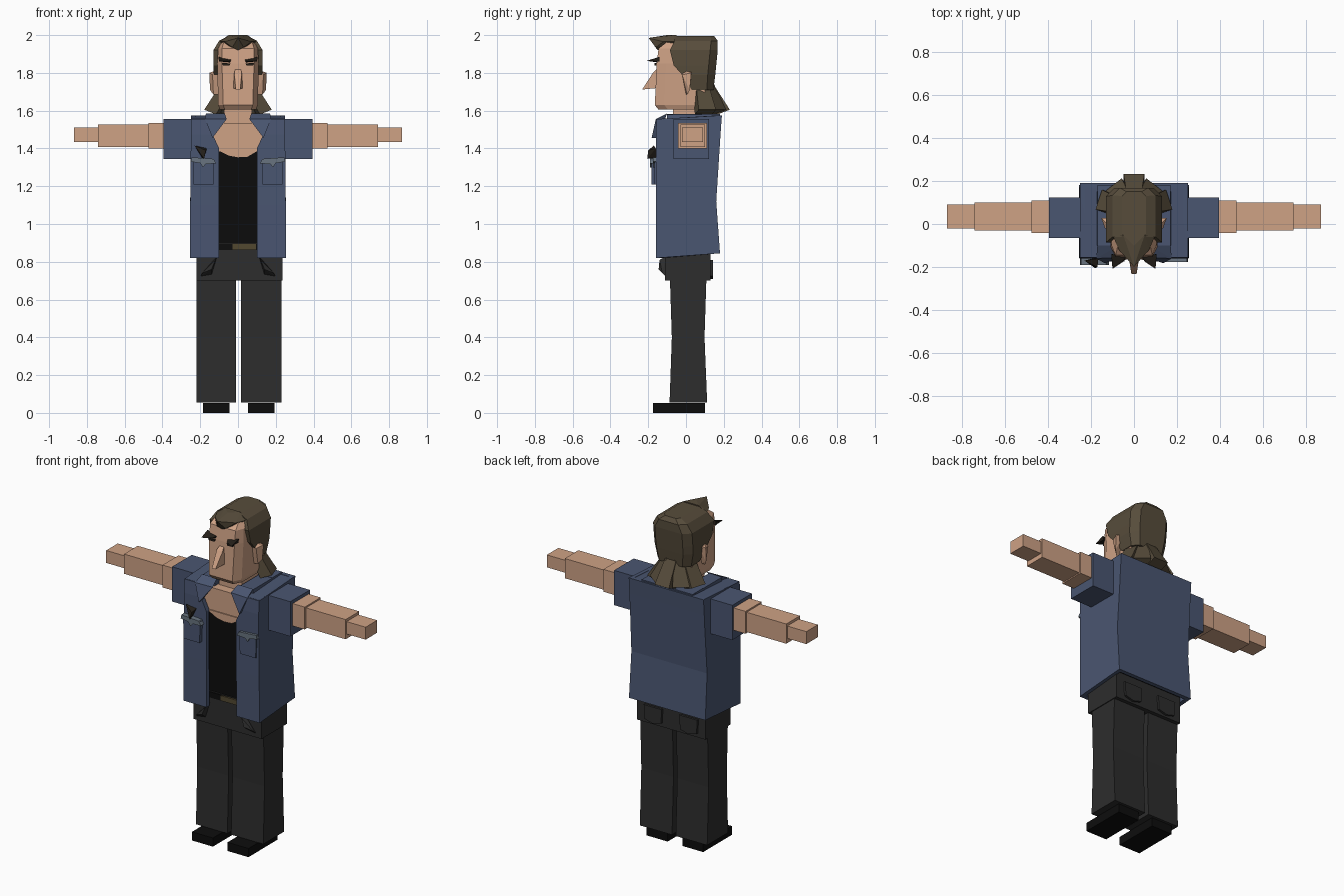
import bpy, bmesh, math
from mathutils import Vector


def mat(name, r, g, b):
    m = bpy.data.materials.new(name)
    m.diffuse_color = (r, g, b, 1)
    return m


SKIN = mat("skin", 0.62, 0.36, 0.235)
DENIM = mat("denim blue", 0.068, 0.092, 0.165)
CHARCOAL = mat("charcoal", 0.026, 0.026, 0.026)
BLACK = mat("black", 0.004, 0.004, 0.004)
HAIR = mat("hair brown", 0.095, 0.073, 0.044)
GREY = mat("faded grey", 0.14, 0.175, 0.215)
BUCKLE = mat("buckle brass", 0.085, 0.065, 0.03)
BROW = mat("dark brown", 0.018, 0.014, 0.01)


def finish(name, bm, m):
    bmesh.ops.recalc_face_normals(bm, faces=bm.faces)
    me = bpy.data.meshes.new(name)
    bm.to_mesh(me)
    bm.free()
    me.materials.append(m)
    ob = bpy.data.objects.new(name, me)
    bpy.context.collection.objects.link(ob)
    return ob


def loft(name, rings, m):
    """Skin equal-length rings of points and cap both ends."""
    bm = bmesh.new()
    rows = [[bm.verts.new(p) for p in r] for r in rings]
    n = len(rows[0])
    for a, b in zip(rows, rows[1:]):
        for i in range(n):
            j = (i + 1) % n
            bm.faces.new((a[i], a[j], b[j], b[i]))
    bm.faces.new(rows[0])
    bm.faces.new(rows[-1])
    return finish(name, bm, m)


def hull(name, pts, m):
    bm = bmesh.new()
    for p in pts:
        bm.verts.new(p)
    res = bmesh.ops.convex_hull(bm, input=bm.verts)
    loose = [v for v in bm.verts if not v.link_faces]
    bmesh.ops.delete(bm, geom=loose, context='VERTS')
    bmesh.ops.dissolve_limit(bm, angle_limit=0.01, verts=bm.verts, edges=bm.edges)
    return finish(name, bm, m)


def rect(x0, x1, y0, y1, z):
    return [(x0, y0, z), (x1, y0, z), (x1, y1, z), (x0, y1, z)]


def box(name, x0, x1, y0, y1, z0, z1, m):
    return loft(name, [rect(x0, x1, y0, y1, z0), rect(x0, x1, y0, y1, z1)], m)


def plate(name, xz, y0, y1, m):
    """Flat outline in x and z with depth in y."""
    return loft(name, [[(x, y, z) for x, z in xz] for y in (y0, y1)], m)


# Trousers, belt and shoes
box("hips", -0.22, 0.235, -0.11, 0.13, 0.70, 0.90, CHARCOAL)
box("belt", -0.215, 0.23, -0.116, 0.134, 0.862, 0.896, BLACK)
box("belt_buckle", -0.03, 0.095, -0.122, -0.112, 0.866, 0.896, BUCKLE)
for side, a, b in (("left", 0.015, 0.23), ("right", -0.22, -0.01)):
    loft(side + "_leg", [rect(a, b, -0.087, 0.112, 0.055),
                         rect(a, b, -0.075, 0.098, 0.40),
                         rect(a, b, -0.085, 0.108, 0.71)], CHARCOAL)
    c = (a + b) / 2
    box(side + "_shoe", c - 0.07, c + 0.07, -0.175, 0.10, 0, 0.052, BLACK)
    # Back pocket and slanted front pocket
    plate(side + "_back_pocket", [(c - 0.06, 0.81), (c + 0.06, 0.81), (c + 0.055, 0.725),
          (c, 0.71), (c - 0.055, 0.725)], 0.125, 0.143, CHARCOAL)
    s = 1 if c > 0 else -1
    hull(side + "_front_pocket", [(s * x, y, z) for x, y, z in
         ((0.11, -0.105, 0.83), (0.12, -0.14, 0.81), (0.20, -0.105, 0.72),
          (0.19, -0.125, 0.74), (0.14, -0.145, 0.76), (0.14, -0.105, 0.73))], CHARCOAL)

# Shirt and bare chest
loft("shirt", [rect(-0.21, 0.21, -0.105, 0.12, 0.88),
               rect(-0.21, 0.21, -0.125, 0.13, 1.385)], BLACK)
box("chest", -0.21, 0.21, -0.125, 0.13, 1.385, 1.535, SKIN)
plate("neckline", [(-0.14, 1.40), (-0.10, 1.388), (-0.05, 1.362), (0, 1.353),
                   (0.05, 1.356), (0.10, 1.385), (0.14, 1.40)], -0.131, -0.12, SKIN)
loft("neck", [rect(-0.08, 0.08, -0.07, 0.09, 1.51),
              rect(-0.07, 0.07, -0.07, 0.08, 1.64)], SKIN)


# Open jacket: a C-shaped section swept upward
def jacket_ring(z_front, z_back, inner, wide, front, back):
    half = [(inner, front, z_front), (wide, front, z_front), (wide, back, z_back)]
    lining = [(wide - 0.025, back - 0.025, z_back), (wide - 0.025, front + 0.028, z_front),
              (inner, front + 0.028, z_front)]
    flip = lambda pts: [(-x, y, z) for x, y, z in reversed(pts)]
    return half + flip(half) + flip(lining) + lining


loft("jacket", [jacket_ring(*r) for r in (
    (0.82, 0.845, 0.10, 0.255, -0.158, 0.18),
    (1.10, 1.12, 0.10, 0.253, -0.16, 0.16),
    (1.40, 1.40, 0.10, 0.25, -0.16, 0.178),
    (1.475, 1.48, 0.135, 0.25, -0.16, 0.183),
    (1.555, 1.575, 0.085, 0.25, -0.155, 0.19))], DENIM)
box("back_collar", -0.17, 0.17, 0.085, 0.18, 1.52, 1.582, DENIM)

for s, side in ((1, "left"), (-1, "right")):
    mx = lambda pts: [(s * p[0], *p[1:]) for p in pts]
    # Shoulder, collar, lapel
    hull(side + "_shoulder", mx([(x, y, z) for x in (0.10, 0.248) for y, z in
         ((-0.15, 1.53), (0.185, 1.53), (-0.15, 1.556), (0.185, 1.574))]), DENIM)
    hull(side + "_collar", mx([(x, y, z) for x, z in ((0.085, 1.582), (0.17, 1.58),
         (0.085, 1.53), (0.175, 1.53)) for y in (-0.10, 0.15)]), DENIM)
    hull(side + "_lapel", mx([(0.07, -0.10, 1.585), (0.17, -0.10, 1.585), (0.06, -0.155, 1.555),
         (0.175, -0.16, 1.555), (0.135, -0.182, 1.455), (0.135, -0.15, 1.455)]), DENIM)
    # Sleeve, arm, forearm and hand
    for part, x0, x1, y0, y1, z0, z1, m in (
            ("sleeve", 0.24, 0.395, -0.065, 0.122, 1.345, 1.555, DENIM),
            ("upper_arm", 0.38, 0.475, -0.042, 0.11, 1.40, 1.535, SKIN),
            ("forearm", 0.46, 0.74, -0.03, 0.10, 1.407, 1.526, SKIN),
            ("hand", 0.72, 0.867, -0.02, 0.09, 1.435, 1.51, SKIN)):
        box(side + "_" + part, *sorted((s * x0, s * x1)), y0, y1, z0, z1, m)
    # Breast pocket with faded flap
    d = -0.168 if s > 0 else -0.182
    plate(side + "_breast_pocket", mx([(0.125, 1.34), (0.24, 1.34), (0.235, 1.21),
          (0.13, 1.21)]), d, -0.15, DENIM)
    plate(side + "_pocket_flap", mx([(0.115, 1.32), (0.13, 1.345), (0.245, 1.353), (0.25, 1.33),
          (0.20, 1.322), (0.185, 1.30), (0.17, 1.318)]), d - 0.008, -0.15, GREY)
    # Ear, brow and eye
    hull(side + "_ear", mx([(0.10, -0.025, 1.82), (0.10, 0.03, 1.81), (0.10, 0.0, 1.685),
         (0.135, -0.02, 1.79), (0.152, 0.028, 1.80), (0.148, 0.02, 1.71),
         (0.13, 0.005, 1.685)]), SKIN)
    hull(side + "_brow", mx([(0.035, -0.15, 1.87), (0.105, -0.14, 1.885), (0.10, -0.14, 1.86),
         (0.04, -0.15, 1.855), (0.10, -0.208, 1.864), (0.05, -0.175, 1.862)]), BROW)
    plate(side + "_eye", mx([(0.04, 1.85), (0.085, 1.853), (0.08, 1.84), (0.045, 1.838)]),
          -0.166, -0.14, BROW)

# Sunglasses hanging from the right pocket
hull("hanging_glasses", [(-0.23, -0.17, 1.415), (-0.17, -0.20, 1.39), (-0.165, -0.16, 1.40),
     (-0.18, -0.205, 1.345), (-0.19, -0.16, 1.35)], BROW)


# Head: six-sided section with a flat face
def head_ring(z, face, wide, front, back):
    return [(-face, front, z), (face, front, z), (wide, front + 0.05, z), (wide, back, z),
            (-wide, back, z), (-wide, front + 0.05, z)]


loft("head", [head_ring(*r) for r in (
    (1.605, 0.07, 0.095, -0.145, 0.09), (1.63, 0.078, 0.105, -0.165, 0.10),
    (1.85, 0.085, 0.11, -0.155, 0.10), (1.93, 0.085, 0.105, -0.145, 0.10),
    (1.965, 0.075, 0.085, -0.10, 0.10))], SKIN)
hull("nose", [(-0.012, -0.15, 1.825), (0.012, -0.15, 1.825), (-0.025, -0.15, 1.72),
     (0.025, -0.15, 1.72), (-0.02, -0.175, 1.80), (0.02, -0.175, 1.80),
     (-0.012, -0.232, 1.712), (0.012, -0.232, 1.712)], SKIN)


# Hair cap with bevelled corners
def hair_ring(z, w, front, back, c):
    return [(-w, front, z), (w, front, z), (w, back - c, z), (w - c, back, z),
            (-w + c, back, z), (-w, back - c, z)]


loft("hair_cap", [hair_ring(*r) for r in (
    (1.71, 0.112, 0.03, 0.145, 0.035), (1.79, 0.128, -0.02, 0.155, 0.04),
    (1.84, 0.13, -0.065, 0.16, 0.04), (1.92, 0.13, -0.085, 0.168, 0.04),
    (1.97, 0.10, -0.06, 0.168, 0.035), (1.994, 0.055, -0.06, 0.15, 0.02))], HAIR)
hull("quiff", [(-0.10, -0.05, 1.965), (0.10, -0.05, 1.965), (-0.05, -0.05, 2.0),
     (0.05, -0.05, 2.0), (0, -0.10, 2.0), (-0.07, -0.12, 1.965), (0.07, -0.12, 1.965),
     (-0.03, -0.16, 1.935), (0.03, -0.16, 1.935), (0, -0.198, 1.985), (0, -0.15, 1.92)], HAIR)

# Long locks fanning out at the nape
for i, deg in enumerate((-72, -38, 0, 38, 72)):
    a = math.radians(deg)
    out, across = Vector((math.sin(a), math.cos(a), 0)), Vector((math.cos(a), -math.sin(a), 0))
    reach = 0.172 if i % 2 == 0 else 0.155
    pts = []
    for r, w, z in ((0.02, 0.035, 1.73), (0.085, 0.035, 1.74),
                    (reach - 0.065, 0.048, 1.58), (reach, 0.048, 1.605)):
        for k in (-w, w):
            pts.append(Vector((0, 0.06, z)) + out * r + across * k)
    hull("nape_lock_%d" % (i + 1), pts, HAIR)
